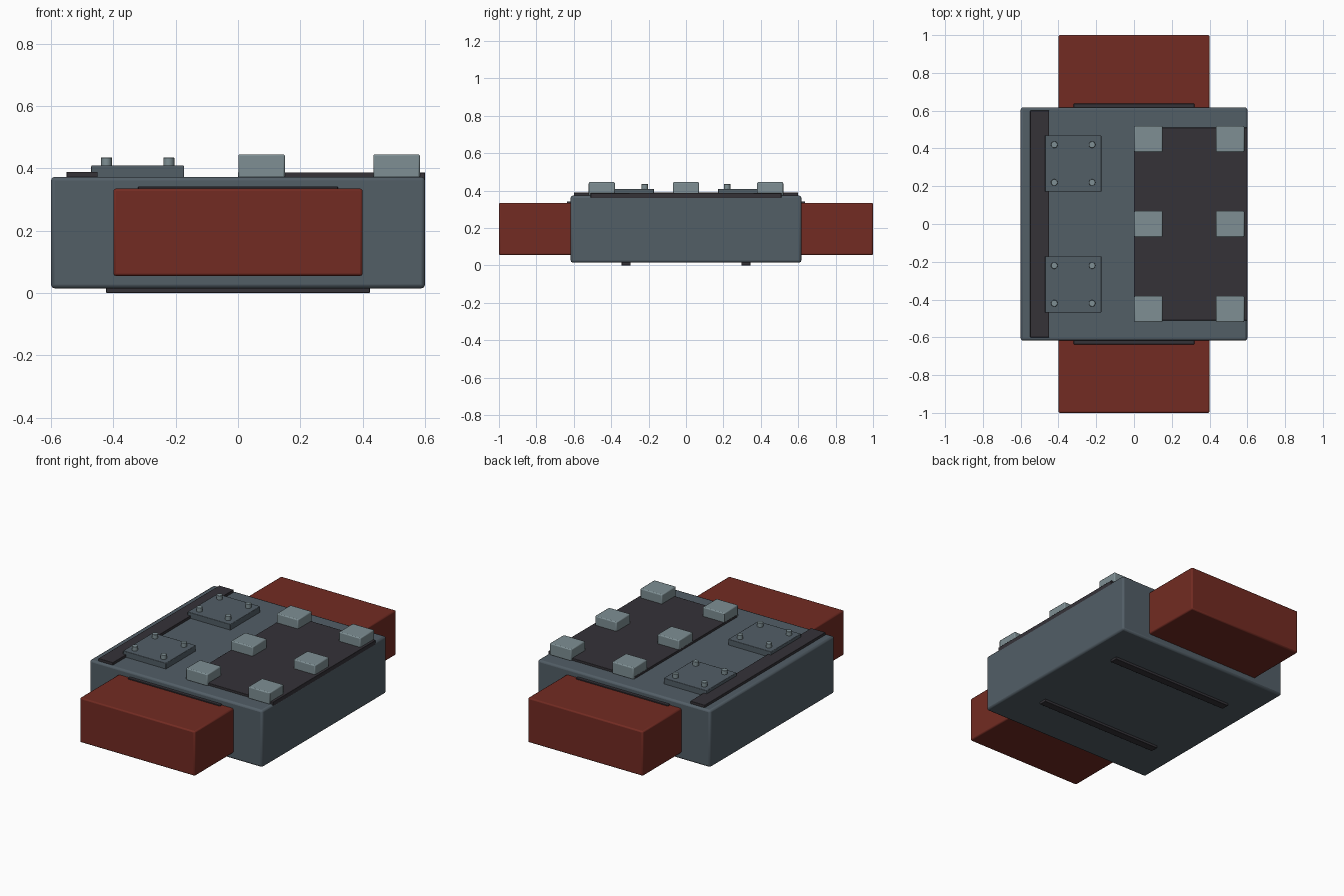
import bpy

if "Cube" in bpy.data.objects:
    bpy.data.objects.remove(bpy.data.objects["Cube"])


def material(name, color):
    m = bpy.data.materials.new(name)
    m.diffuse_color = (*color, 1)
    m.use_nodes = True
    m.node_tree.nodes["Principled BSDF"].inputs["Base Color"].default_value = m.diffuse_color
    return m


STEEL = material("blue grey steel", (0.085, 0.112, 0.134))
RED = material("rust red", (0.17, 0.024, 0.016))
DARK = material("dark rubber", (0.035, 0.032, 0.039))
PALE = material("pale grey metal", (0.21, 0.275, 0.295))


def finish(name, mat, bevel):
    ob = bpy.context.object
    ob.name = name
    ob.data.materials.append(mat)
    if bevel:
        mod = ob.modifiers.new("rounded edges", 'BEVEL')
        mod.width = bevel
        mod.segments = 2
    bpy.ops.object.shade_smooth_by_angle()
    return ob


def box(name, x, y, z, mat, bevel=0.0):
    """Box from (min, max) ranges on each axis."""
    spans = (x, y, z)
    bpy.ops.mesh.primitive_cube_add(size=1, location=[(a + b) / 2 for a, b in spans])
    bpy.context.object.scale = [b - a for a, b in spans]
    bpy.ops.object.transform_apply(location=False, rotation=False, scale=True)
    return finish(name, mat, bevel)


def mid(c, half):
    return (c - half, c + half)


# Main housing
box("housing", (-0.6, 0.6), (-0.617, 0.617), (0.015, 0.373), STEEL, 0.012)

# End blocks, with a seal strip where each meets the housing
for side, s in (("front", -1), ("back", 1)):
    box(side + "_block", (-0.4, 0.4), sorted((s * 0.6, s)), (0.055, 0.335), RED, 0.008)
    box(side + "_seal", (-0.32, 0.32), sorted((s * 0.605, s * 0.637)),
        (0.32, 0.342), DARK, 0.002)

# Dark deck panel and side rail on top
box("deck_panel", (0.0, 0.6), (-0.51, 0.51), (0.36, 0.387), DARK, 0.002)
box("top_rail", (-0.55, -0.45), (-0.6, 0.6), (0.36, 0.389), DARK, 0.002)

# Raised pads in two columns of three
for x in (0.076, 0.509):
    for y in (-0.45, 0, 0.45):
        box("pad", mid(x, 0.075), mid(y, 0.07), (0.37, 0.445), PALE, 0.006)

# Bolted plates
for py in (-0.32, 0.32):
    box("bolt_plate", mid(-0.322, 0.149), mid(py, 0.149), (0.365, 0.409), STEEL, 0.003)
    for dx in (-0.1, 0.1):
        for dy in (-0.1, 0.1):
            bpy.ops.mesh.primitive_cylinder_add(
                vertices=16, radius=0.0175, depth=0.035,
                location=(-0.322 + dx, py + dy, 0.4175))
            finish("bolt", PALE, 0.002)

# Runner strips underneath
for y in (-0.32, 0.32):
    box("runner", (-0.423, 0.423), mid(y, 0.024), (0.0, 0.025), DARK, 0.002)
